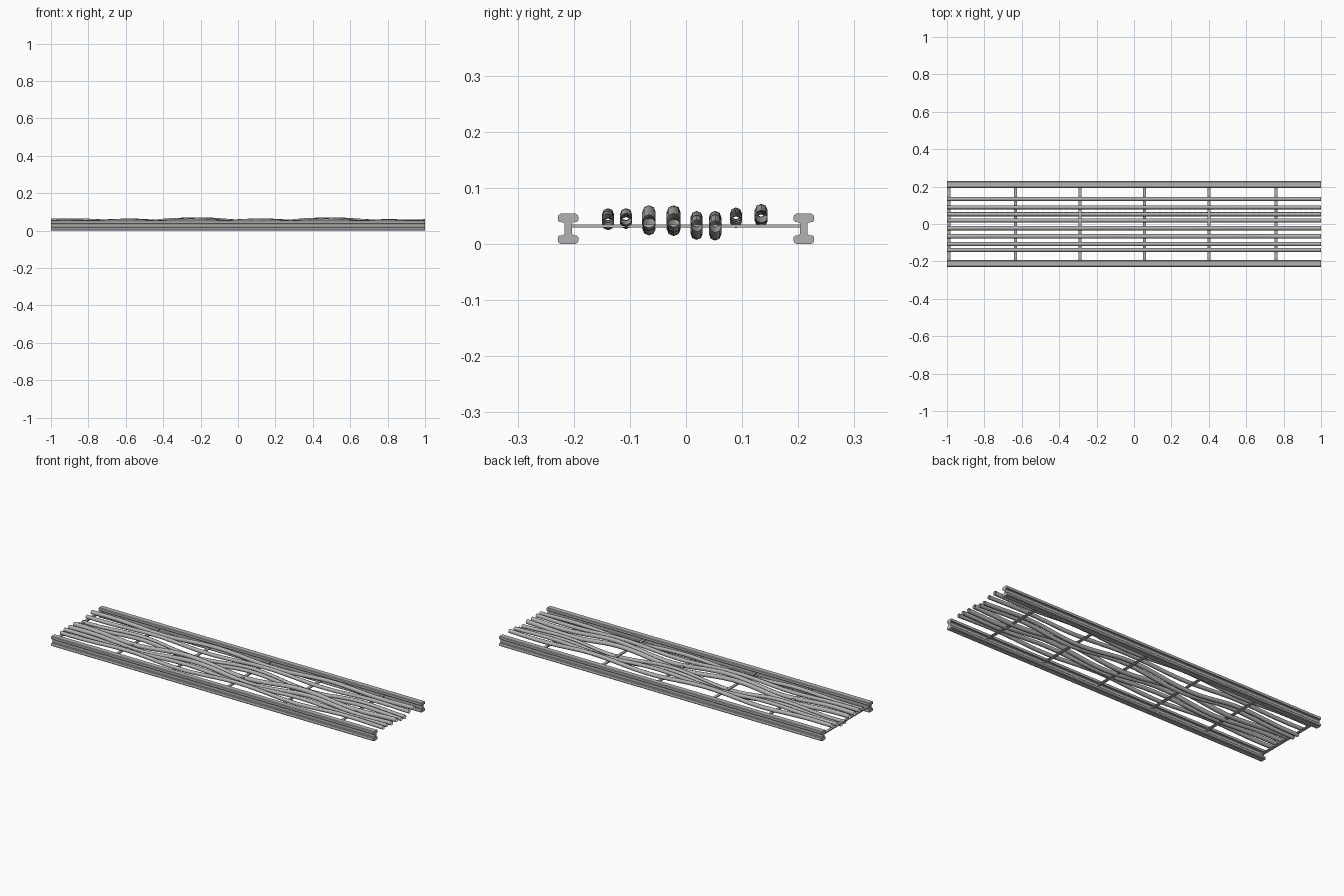
import bpy, bmesh, math

if "Cube" in bpy.data.objects:
    bpy.data.objects.remove(bpy.data.objects["Cube"])

steel = bpy.data.materials.new("grey_steel")
steel.use_nodes = True
GREY = (0.45, 0.45, 0.45, 1)
steel.diffuse_color = GREY
steel.node_tree.nodes["Principled BSDF"].inputs["Base Color"].default_value = GREY


def make_object(name, verts, faces, smooth=False):
    mesh = bpy.data.meshes.new(name)
    mesh.from_pydata(verts, [], faces)
    bm = bmesh.new()
    bm.from_mesh(mesh)
    bmesh.ops.recalc_face_normals(bm, faces=bm.faces)
    bm.to_mesh(mesh)
    bm.free()
    for p in mesh.polygons:
        p.use_smooth = smooth
    mesh.materials.append(steel)
    obj = bpy.data.objects.new(name, mesh)
    bpy.context.collection.objects.link(obj)
    return obj


def loft(name, rings, capped, smooth):
    """Skin a row of equal closed rings into a tube."""
    n = len(rings[0])
    verts = [v for ring in rings for v in ring]
    faces = [(i * n + j, i * n + (j + 1) % n,
              (i + 1) * n + (j + 1) % n, (i + 1) * n + j)
             for i in range(len(rings) - 1) for j in range(n)]
    if capped:
        faces += [tuple(range(n)), tuple(range(len(verts) - n, len(verts)))]
    return make_object(name, verts, faces, smooth)


# Side beams: rounded I profile, one quarter mirrored twice
quarter = [(0.0065, 0.0085), (0.009, 0.0115), (0.0155, 0.0118), (0.018, 0.0145),
           (0.0187, 0.019), (0.0175, 0.024), (0.0135, 0.027)]
half = quarter + [(-y, z) for y, z in reversed(quarter)]
profile = half + [(-y, -z) for y, z in half]
for name, side in (("front_beam", -1), ("back_beam", 1)):
    rings = [[(x, side * 0.21 + y, 0.027 + z) for y, z in profile] for x in (-1, 1)]
    loft(name, rings, True, False)

# Flat cross bars between the beams
for k, x in enumerate((-0.99, -0.633, -0.29, 0.055, 0.4, 0.76)):
    section = [(-0.008, 0.029), (0.008, 0.029), (0.008, 0.0345), (-0.008, 0.0345)]
    rings = [[(x + dx, y, z) for dx, z in section] for y in (-0.205, 0.205)]
    loft(f"cross_bar_{k + 1}", rings, True, False)

# Wavy open tubes: y, middle height, wave height, radius, crest position
tubes = [(-0.139, 0.044, 0.009, 0.0107, 0.1),
         (-0.107, 0.045, 0.008, 0.0107, -0.25),
         (-0.066, 0.042, 0.015, 0.012, 0.5),
         (-0.022, 0.0415, 0.015, 0.0125, 0.42),
         (0.019, 0.033, 0.015, 0.0108, 0.08),
         (0.052, 0.0325, 0.0155, 0.011, 0.05),
         (0.089, 0.0465, 0.008, 0.0105, -0.6),
         (0.134, 0.0505, 0.0095, 0.0115, 0.5)]
SIDES, STEPS, PERIOD = 8, 64, 0.72
for k, (y, mid, height, radius, crest) in enumerate(tubes):
    rings = []
    for i in range(STEPS + 1):
        x = -1 + 2 * i / STEPS
        fade = min(1, 0.25 + 1.6 * (1 - abs(x)))
        z = mid + height * fade * math.cos(math.tau * (x - crest) / PERIOD)
        angles = [math.tau * j / SIDES for j in range(SIDES)]
        rings.append([(x, y + radius * math.cos(a), z + radius * math.sin(a))
                      for a in angles])
    loft(f"wavy_tube_{k + 1}", rings, False, True)
